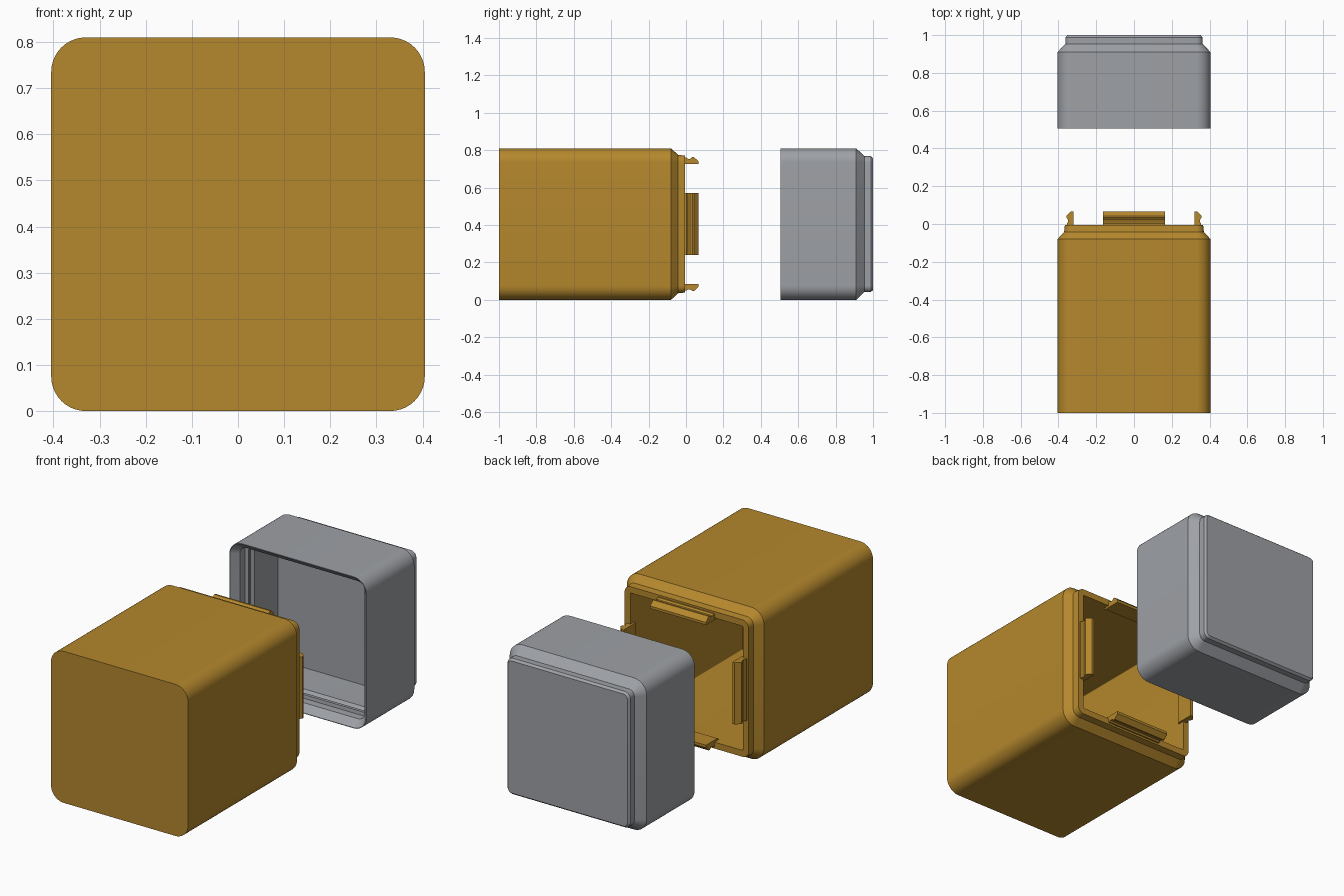
import bpy, bmesh, math
from mathutils import Vector, Matrix

if "Cube" in bpy.data.objects:
    bpy.data.objects.remove(bpy.data.objects["Cube"])

CZ = 0.405          # height of the box axis
OUT, RAD = 0.405, 0.075


def material(name, colour):
    mat = bpy.data.materials.new(name)
    mat.diffuse_color = (*colour, 1)
    mat.use_nodes = True
    mat.node_tree.nodes["Principled BSDF"].inputs["Base Color"].default_value = mat.diffuse_color
    return mat


ochre = material("ochre", (0.46, 0.245, 0.026))
grey = material("grey", (0.34, 0.355, 0.38))


def finish(name, bm, mat):
    bmesh.ops.recalc_face_normals(bm, faces=bm.faces)
    mesh = bpy.data.meshes.new(name)
    bm.to_mesh(mesh)
    bm.free()
    ob = bpy.data.objects.new(name, mesh)
    bpy.context.collection.objects.link(ob)
    mesh.materials.append(mat)
    bpy.ops.object.select_all(action='DESELECT')
    ob.select_set(True)
    bpy.context.view_layer.objects.active = ob
    bpy.ops.object.shade_smooth_by_angle(angle=math.radians(25))
    return ob


def ring(bm, half, y, seg=10):
    """Rounded square in the XZ plane; the corner radius shrinks with the inset."""
    r = max(RAD - (OUT - half), 0.004)
    verts = []
    for q in range(4):
        mid = math.radians(45 + 90 * q)
        cx = math.copysign(half - r, math.cos(mid))
        cz = math.copysign(half - r, math.sin(mid))
        for i in range(seg + 1):
            a = math.radians(90 * q + 90 * i / seg)
            verts.append(bm.verts.new((cx + r * math.cos(a), y, CZ + cz + r * math.sin(a))))
    return verts


def shell(name, profile, mat):
    """Closed solid lofted through (half width, y) from outer base to inner floor."""
    bm = bmesh.new()
    rings = [ring(bm, h, y) for h, y in profile]
    n = len(rings[0])
    for a, b in zip(rings, rings[1:]):
        for i in range(n):
            j = (i + 1) % n
            bm.faces.new((a[i], a[j], b[j], b[i]))
    bm.faces.new(rings[0])
    bm.faces.new(rings[-1])
    return finish(name, bm, mat)


# Main box: outer wall, shoulder chamfer, lip, then hollow interior
shell("box_body", [(OUT, -1), (OUT, -0.08), (0.37, -0.042), (0.366, -0.005),
                   (0.332, -0.005), (0.332, -0.95)], ochre)

# Lid: raised back panel, shoulder, outer wall, thin rim, lip seat, snap groove, floor
shell("box_lid", [(0.353, 1), (0.363, 0.988), (0.363, 0.954), (0.367, 0.95), (OUT, 0.91),
                  (OUT, 0.505), (0.402, 0.505), (0.368, 0.542), (0.367, 0.582),
                  (0.348, 0.584), (0.347, 0.598), (0.36, 0.61), (0.36, 0.618),
                  (0.345, 0.632), (0.345, 0.832)], grey)

# Snap clips: one hooked profile extruded, repeated on the four sides
CLIP = [(0.336, -0.045), (0.321, -0.03), (0.321, 0.067), (0.335, 0.067), (0.358, 0.043),
        (0.358, 0.034), (0.349, 0.022), (0.349, 0.01), (0.356, 0.002), (0.356, -0.008),
        (0.345, -0.03)]
for k, side in enumerate(("right", "top", "left", "bottom")):
    bm = bmesh.new()
    face = bm.faces.new([bm.verts.new((u, y, -0.165)) for u, y in CLIP])
    ext = bmesh.ops.extrude_face_region(bm, geom=[face])["geom"]
    moved = [v for v in ext if isinstance(v, bmesh.types.BMVert)]
    bmesh.ops.translate(bm, verts=moved, vec=Vector((0, 0, 0.33)))
    spin = Matrix.Translation((0, 0, CZ)) @ Matrix.Rotation(-k * math.pi / 2, 4, 'Y')
    bmesh.ops.transform(bm, matrix=spin, verts=bm.verts)
    finish("snap_clip_" + side, bm, ochre)
